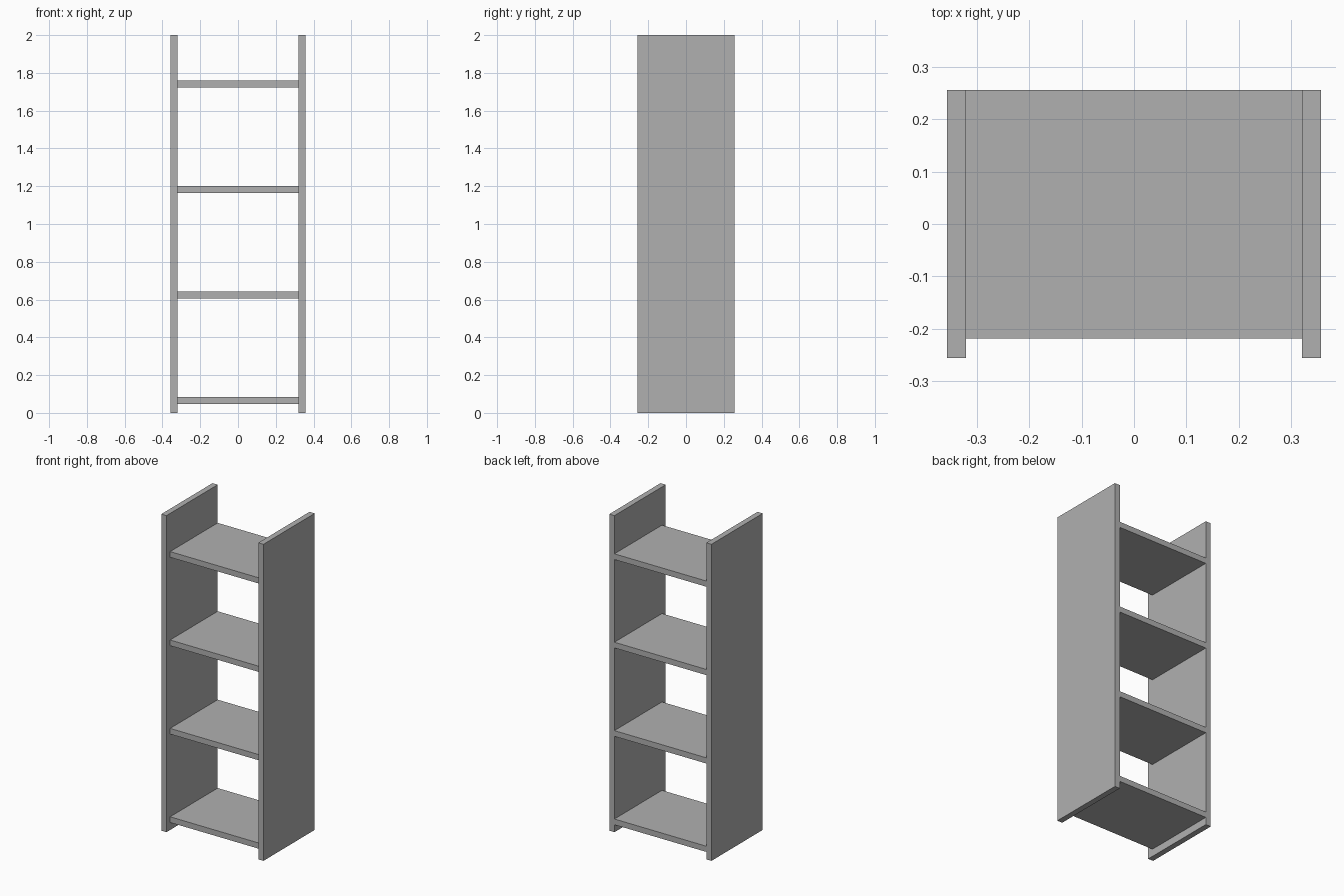
import bpy

if "Cube" in bpy.data.objects:
    bpy.data.objects.remove(bpy.data.objects["Cube"])

THICK = 0.036      # board thickness
HALF_W = 0.357     # outer half width
HALF_D = 0.256     # half depth
HEIGHT = 2.0
SHELF_FRONT = -0.219

grey = bpy.data.materials.new("dark_grey")
grey.diffuse_color = (0.435, 0.435, 0.435, 1)
grey.use_nodes = True
grey.node_tree.nodes["Principled BSDF"].inputs["Base Color"].default_value = grey.diffuse_color


def board(name, lo, hi):
    """Axis-aligned board between two corners."""
    bpy.ops.mesh.primitive_cube_add(size=1, location=[(a + b) / 2 for a, b in zip(lo, hi)])
    ob = bpy.context.object
    ob.name = name
    ob.scale = [b - a for a, b in zip(lo, hi)]
    bpy.ops.object.transform_apply(location=False, rotation=False, scale=True)
    ob.data.materials.append(grey)
    return ob


# Upright side panels
inner = HALF_W - THICK
board("left_side_panel", (-HALF_W, -HALF_D, 0), (-inner, HALF_D, HEIGHT))
board("right_side_panel", (inner, -HALF_D, 0), (HALF_W, HALF_D, HEIGHT))

# Shelves, flush with the back and set in at the front
for i in range(4):
    z = 0.047 + i * 0.5585
    board(f"shelf_{i + 1}", (-inner, SHELF_FRONT, z), (inner, HALF_D, z + THICK))
